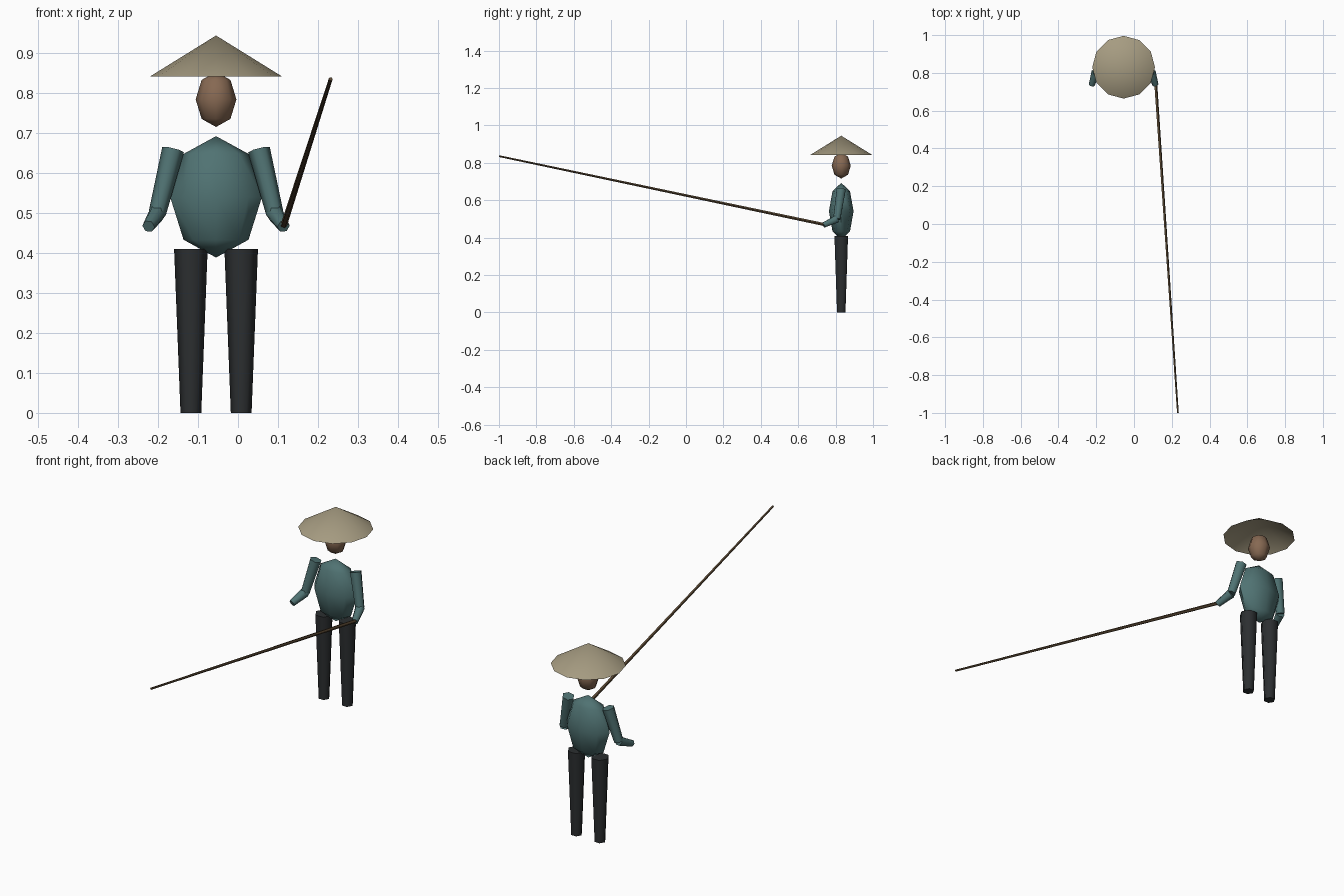
import bpy, bmesh
from math import sin, cos, pi, radians
from mathutils import Vector, Matrix

if "Cube" in bpy.data.objects:
    bpy.data.objects.remove(bpy.data.objects["Cube"])

CX, CY = -0.055, 0.83   # figure axis


def material(name, rgb):
    m = bpy.data.materials.new(name)
    m.diffuse_color = (*rgb, 1)
    m.use_nodes = True
    m.node_tree.nodes["Principled BSDF"].inputs["Base Color"].default_value = m.diffuse_color
    return m


TEAL = material("teal_cloth", (0.08, 0.17, 0.17))
STRAW = material("straw", (0.38, 0.33, 0.22))
SKIN = material("skin", (0.24, 0.14, 0.085))
DARK = material("dark_cloth", (0.025, 0.028, 0.03))
WOOD = material("wood", (0.11, 0.07, 0.035))


def finish(bm, name, mat):
    bmesh.ops.recalc_face_normals(bm, faces=bm.faces)
    me = bpy.data.meshes.new(name)
    bm.to_mesh(me)
    bm.free()
    ob = bpy.data.objects.new(name, me)
    bpy.context.collection.objects.link(ob)
    me.materials.append(mat)
    bpy.context.view_layer.objects.active = ob
    ob.select_set(True)
    bpy.ops.object.shade_smooth_by_angle(angle=radians(62))
    ob.select_set(False)
    return ob


def taper(name, p, q, r0, r1, sides, mat):
    """Capped tapered tube from p to q, with a corner on the local x axis."""
    p, q = Vector(p), Vector(q)
    axis = (q - p).normalized()
    u = Vector((1, 0, 0))
    u = (u - axis * u.dot(axis)).normalized()
    v = axis.cross(u)
    bm = bmesh.new()
    rings = []
    for c, r in ((p, r0), (q, r1)):
        rings.append([bm.verts.new(c + (u * cos(2 * pi * i / sides) + v * sin(2 * pi * i / sides)) * r)
                      for i in range(sides)])
    a, b = rings
    for i in range(sides):
        j = (i + 1) % sides
        bm.faces.new((a[i], a[j], b[j], b[i]))
    bm.faces.new(a[::-1])
    bm.faces.new(b)
    return finish(bm, name, mat)


def ellipsoid(name, z, size, mat):
    bm = bmesh.new()
    bmesh.ops.create_uvsphere(bm, u_segments=8, v_segments=4, radius=1,
                              matrix=Matrix.Translation((CX, CY, z)) @ Matrix.Diagonal((*size, 1)))
    return finish(bm, name, mat)


# Torso and head
ellipsoid("torso", 0.541, (0.115, 0.066, 0.152), TEAL)
ellipsoid("head", 0.785, (0.051, 0.051, 0.069), SKIN)

# Conical hat, open underneath
bm = bmesh.new()
bmesh.ops.create_cone(bm, cap_ends=False, segments=12, radius1=0.166, radius2=0, depth=0.103,
                      matrix=Matrix.Translation((CX, CY, 0.8935)))
bmesh.ops.remove_doubles(bm, verts=bm.verts, dist=1e-5)
finish(bm, "hat", STRAW)

# Legs and two-part arms on both sides
for side, s in (("right", -1), ("left", 1)):
    x = CX + s * 0.063
    taper(side + "_leg", (x, CY, 0), (x, CY, 0.41), 0.026, 0.042, 6, DARK)
    shoulder = (CX + s * 0.1075, CY, 0.659)
    elbow = (CX + s * 0.147, 0.806, 0.50)
    hand = (CX + s * 0.169, 0.735, 0.467)
    taper(side + "_upper_arm", shoulder, elbow, 0.028, 0.022, 6, TEAL)
    taper(side + "_forearm", elbow, hand, 0.023, 0.016, 6, TEAL)

# Long pole held in the left hand
taper("pole", (0.115, 0.735, 0.471), (0.232, -1.0, 0.836), 0.0085, 0.005, 5, WOOD)
